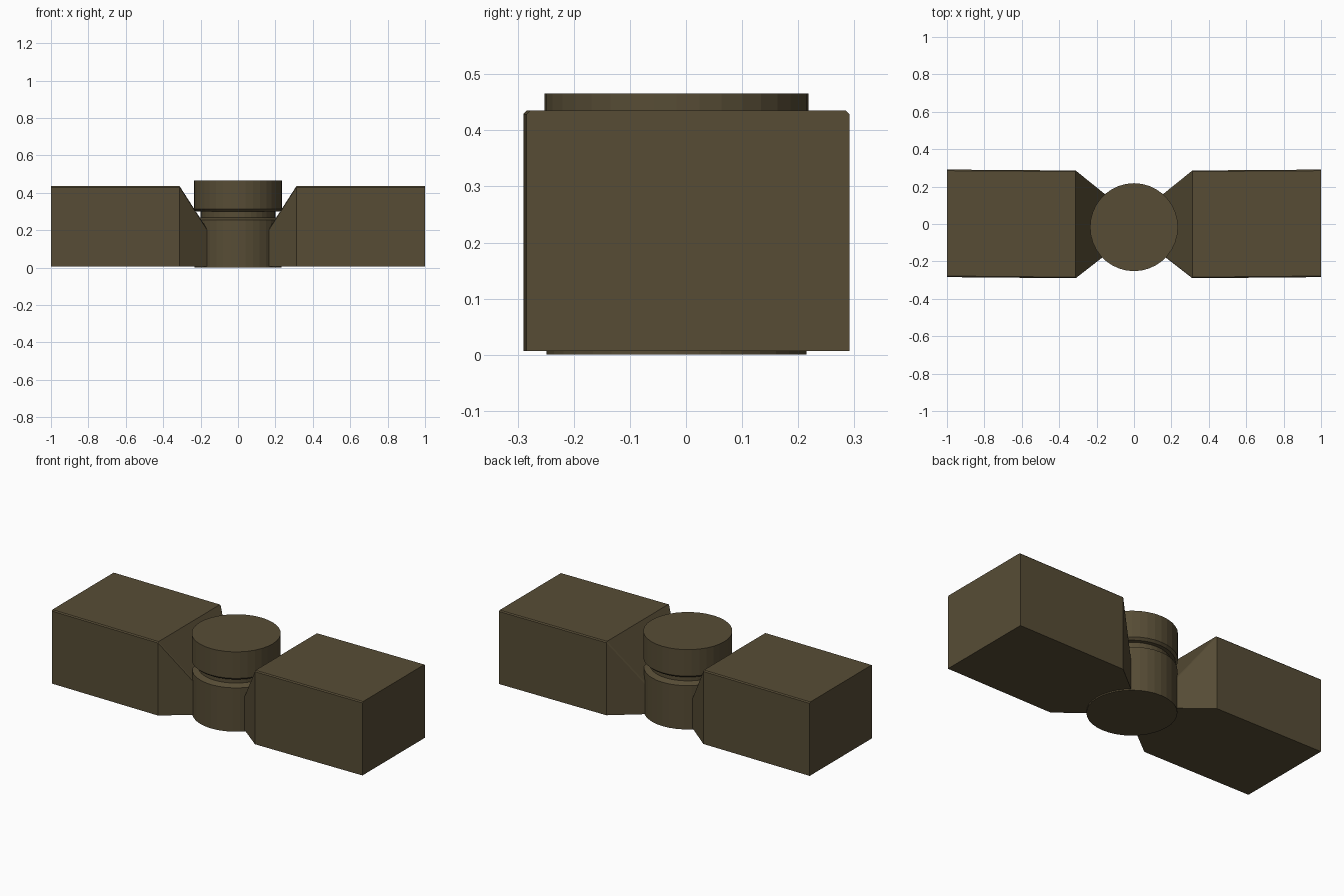
import bpy, bmesh
from math import cos, sin, pi

if "Cube" in bpy.data.objects:
    bpy.data.objects.remove(bpy.data.objects["Cube"])

mat = bpy.data.materials.new("dark_brown")
mat.diffuse_color = (0.095, 0.073, 0.036, 1)
mat.use_nodes = True
mat.node_tree.nodes["Principled BSDF"].inputs["Base Color"].default_value = mat.diffuse_color


def loft(name, rings):
    """Bridge matching closed rings of points and cap both ends."""
    bm = bmesh.new()
    loops = [[bm.verts.new(p) for p in ring] for ring in rings]
    n = len(loops[0])
    for a, b in zip(loops, loops[1:]):
        for i in range(n):
            j = (i + 1) % n
            bm.faces.new((a[i], a[j], b[j], b[i]))
    bm.faces.new(loops[0][::-1])
    bm.faces.new(loops[-1])
    bmesh.ops.recalc_face_normals(bm, faces=bm.faces)
    mesh = bpy.data.meshes.new(name)
    bm.to_mesh(mesh)
    bm.free()
    mesh.materials.append(mat)
    ob = bpy.data.objects.new(name, mesh)
    bpy.context.collection.objects.link(ob)
    return ob


def block_section(x, y0, y1, top):
    """Box cross-section with a small chamfer on the upper long edges."""
    c = 0.006
    z0 = 0.007
    return [(x, y0, z0), (x, y1, z0), (x, y1, top - c),
            (x, y1 - c, top), (x, y0 + c, top), (x, y0, top - c)]


# End blocks with wedge tapers running into the central post
for side, label in ((-1, "left"), (1, "right")):
    loft(label + "_block", [
        block_section(side * 1.0, -0.284, 0.291, 0.435),
        block_section(side * 0.312, -0.290, 0.286, 0.435),
        block_section(side * 0.10, -0.125, 0.115, 0.105)])

# Central grooved post: (radius, height) profile from bottom to cap
profile = [(0.232, 0.0), (0.232, 0.255), (0.20, 0.268), (0.20, 0.30),
           (0.222, 0.30), (0.235, 0.312), (0.235, 0.466)]
SIDES = 36
loft("central_post", [
    [(r * cos(2 * pi * i / SIDES), r * sin(2 * pi * i / SIDES) - 0.017, z)
     for i in range(SIDES)] for r, z in profile])
